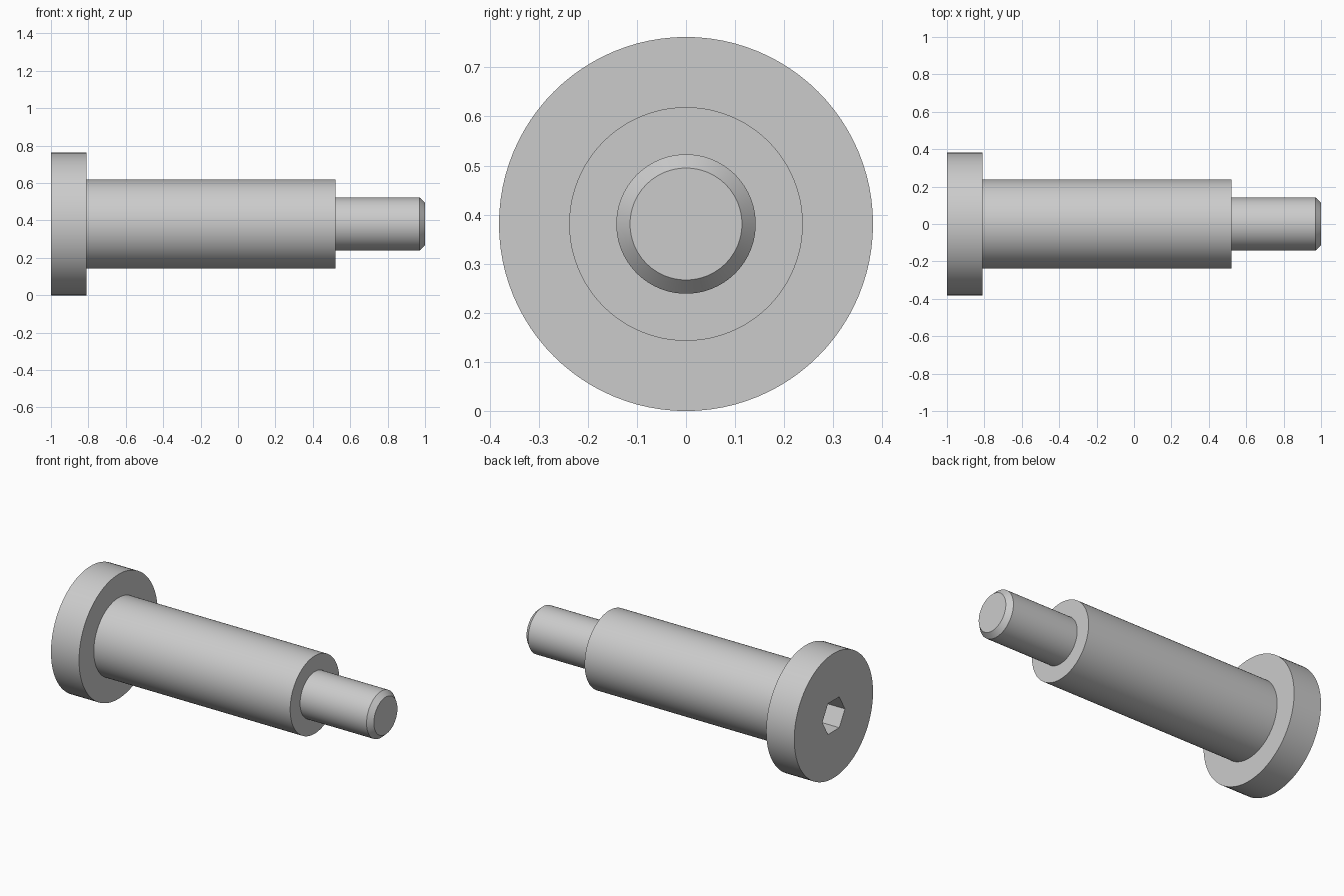
import bpy
import bmesh
from math import cos, sin, pi, radians

cube = bpy.data.objects.get("Cube")
if cube:
    bpy.data.objects.remove(cube, do_unlink=True)

HEAD_R = 0.381
SIDES = 96

# Single metal colour
metal = bpy.data.materials.new("plain_grey_metal")
metal.use_nodes = True
grey = (0.6, 0.6, 0.6, 1)
metal.diffuse_color = grey
metal.node_tree.nodes["Principled BSDF"].inputs["Base Color"].default_value = grey

bm = bmesh.new()


def ring(x, radius, sides):
    """Circle of vertices around the long axis."""
    return [bm.verts.new((x, radius * cos(2 * pi * i / sides),
                          HEAD_R + radius * sin(2 * pi * i / sides)))
            for i in range(sides)]


def join(a, b):
    """Band of quads between two matching rings."""
    n = len(a)
    for i in range(n):
        j = (i + 1) % n
        bm.faces.new((a[i], a[j], b[j], b[i]))


def loop_edges(verts):
    return [bm.edges.get((v, verts[i - 1])) for i, v in enumerate(verts)]


# Turned outline: head, shoulder, pin, chamfered tip
outline = [(-1, HEAD_R), (-0.81, HEAD_R), (-0.81, 0.238), (0.52, 0.238),
           (0.52, 0.142), (0.97, 0.142), (1, 0.114)]
rings = [ring(x, r, SIDES) for x, r in outline]
for a, b in zip(rings, rings[1:]):
    join(a, b)
bm.faces.new(rings[-1])

# Hexagonal drive socket sunk into the head
rim = ring(-1, 0.109, 6)
floor = ring(-0.865, 0.109, 6)
join(rim, floor)
bm.faces.new(floor)

# Flat head face around the socket
bmesh.ops.triangle_fill(bm, use_beauty=True,
                        edges=loop_edges(rings[0]) + loop_edges(rim))
bmesh.ops.recalc_face_normals(bm, faces=bm.faces)

mesh = bpy.data.meshes.new("shoulder_screw")
bm.to_mesh(mesh)
bm.free()
mesh.materials.append(metal)
screw = bpy.data.objects.new("shoulder_screw", mesh)
bpy.context.collection.objects.link(screw)

# Smooth round walls with crisp edges
bpy.ops.object.select_all(action="DESELECT")
screw.select_set(True)
bpy.context.view_layer.objects.active = screw
bpy.ops.object.shade_smooth_by_angle(angle=radians(30))
